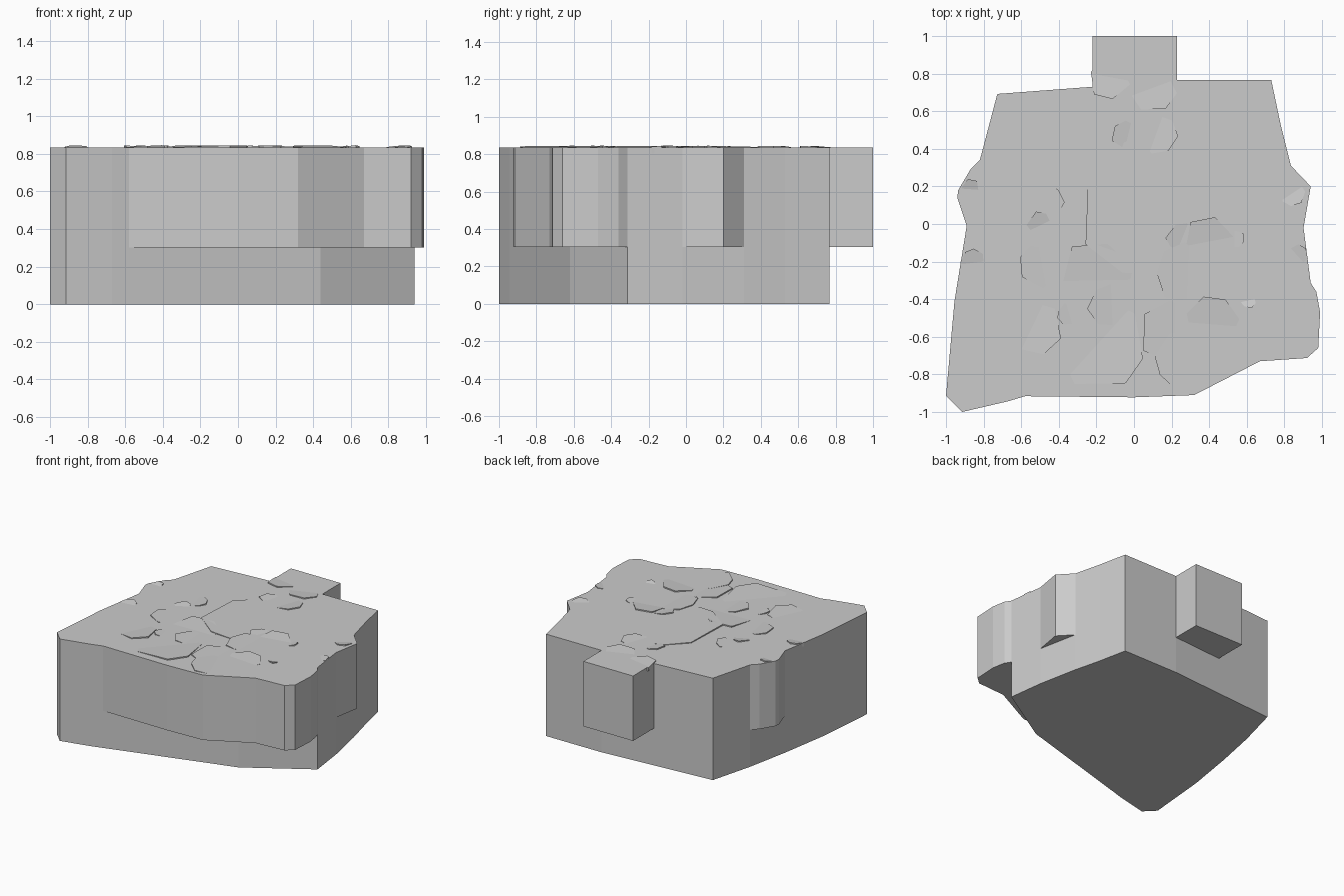
import bpy, bmesh, math, random
from mathutils import Vector

if "Cube" in bpy.data.objects:
    bpy.data.objects.remove(bpy.data.objects["Cube"])

random.seed(4)
LEDGE, TOP = 0.303, 0.835

# Footprint of the rock, counter-clockwise: base point, then the overhang points before the next base point
OUTLINE = [
    ((-0.915, -1.0), []),
    ((-0.67, -0.943), []),
    ((-0.58, -0.916), [(0, -0.922), (0.32, -0.91), (0.67, -0.73), (0.92, -0.713),
                       (0.98, -0.66), (0.99, -0.47), (0.97, -0.36)]),   # front ledge
    ((0.94, -0.313), []),
    ((0.902, -0.02), [(0.94, 0.20)]),                                  # right bulge
    ((0.835, 0.31), []),
    ((0.78, 0.53), []),
    ((0.73, 0.767), []),
    ((0.23, 0.765), [(0.23, 1.0), (-0.22, 1.0)]),                      # back block
    ((-0.22, 0.73), []),
    ((-0.727, 0.692), []),
    ((-0.82, 0.34), [(-0.87, 0.29), (-0.935, 0.18), (-0.94, 0.14)]),   # left bulge
    ((-0.89, -0.01), []),
    ((-0.955, -0.41), []),
    ((-1.0, -0.915), []),
]
# The front edge of the base takes a straighter line under the ledge
BASE_KINK = {2: (0.44, -0.62)}


def finish(name, bm):
    bmesh.ops.recalc_face_normals(bm, faces=bm.faces)
    mesh = bpy.data.meshes.new(name)
    bm.to_mesh(mesh)
    bm.free()
    ob = bpy.data.objects.new(name, mesh)
    bpy.context.collection.objects.link(ob)
    return ob


def build_body():
    bm = bmesh.new()

    def put(p, z):
        return bm.verts.new((p[0], p[1], z))

    bottom, upper = [], []
    cols = [[put(p, z) for z in (0, LEDGE, TOP)] for p, _ in OUTLINE]
    for i, (_, bulge) in enumerate(OUTLINE):
        a, b = cols[i], cols[(i + 1) % len(cols)]
        # base wall, with an optional kink
        low = [(a[0], a[1])]
        if i in BASE_KINK:
            low.append((put(BASE_KINK[i], 0), put(BASE_KINK[i], LEDGE)))
        low.append((b[0], b[1]))
        # upper wall, following the overhang
        high = [(a[1], a[2])] + [(put(p, LEDGE), put(p, TOP)) for p in bulge] + [(b[1], b[2])]
        for run in (low, high):
            for (p0, p1), (q0, q1) in zip(run, run[1:]):
                bm.faces.new((p0, q0, q1, p1))
        # underside of the overhang
        if bulge:
            bm.faces.new([h[0] for h in high] + [l[1] for l in reversed(low[1:-1])])
        bottom += [l[0] for l in low[:-1]]
        upper += [h[1] for h in high[:-1]]
    bm.faces.new(bottom[::-1])
    bm.faces.new(upper)
    return finish("rock_body", bm)


# Cobbles barely breaking the surface: x, y, radius
STONES = [
    (-0.13, 0.77, .11), (0.10, 0.71, .13), (0.13, 0.48, .11), (-0.04, 0.47, .08),
    (0.10, 0.10, .42), (-0.50, 0.00, .07), (-0.46, 0.12, .09), (-0.50, -0.22, .12),
    (-0.20, -0.28, .20), (0.27, -0.26, .16), (0.40, -0.08, .13), (0.54, -0.08, .05),
    (0.25, -0.07, .08), (0.61, -0.41, .04), (-0.53, -0.56, .15), (-0.35, -0.48, .06),
    (-0.13, -0.44, .12), (-0.17, -0.65, .25), (0.20, -0.58, .17), (0.42, -0.52, .14),
    (0.27, -0.73, .17), (-0.87, 0.19, .05), (-0.86, -0.20, .07),
    (0.85, 0.16, .07), (0.87, -0.16, .06),
]


def build_stones():
    bm = bmesh.new()
    for x, y, r in STONES:
        n = random.choice((6, 7, 8))
        turn, lean = random.uniform(0, 6.28), random.uniform(0, 6.28)
        ring = []
        for k in range(n):
            a = turn + (k + random.uniform(-.2, .2)) * math.tau / n
            d = r * random.uniform(.88, 1.05)
            # tilted flat top: one side rises out, the other sinks in
            z = TOP + 0.001 + 0.010 * d / r * math.cos(a - lean)
            ring.append(Vector((x + d * math.cos(a), y + d * math.sin(a), z)))
        top = [bm.verts.new(p) for p in ring]
        base = [bm.verts.new((p.x, p.y, TOP - 0.03)) for p in ring]
        bm.faces.new(top)
        bm.faces.new(base[::-1])
        for k in range(n):
            m = (k + 1) % n
            bm.faces.new((base[k], base[m], top[m], top[k]))
    return finish("surface_stones", bm)


build_body()
build_stones()
